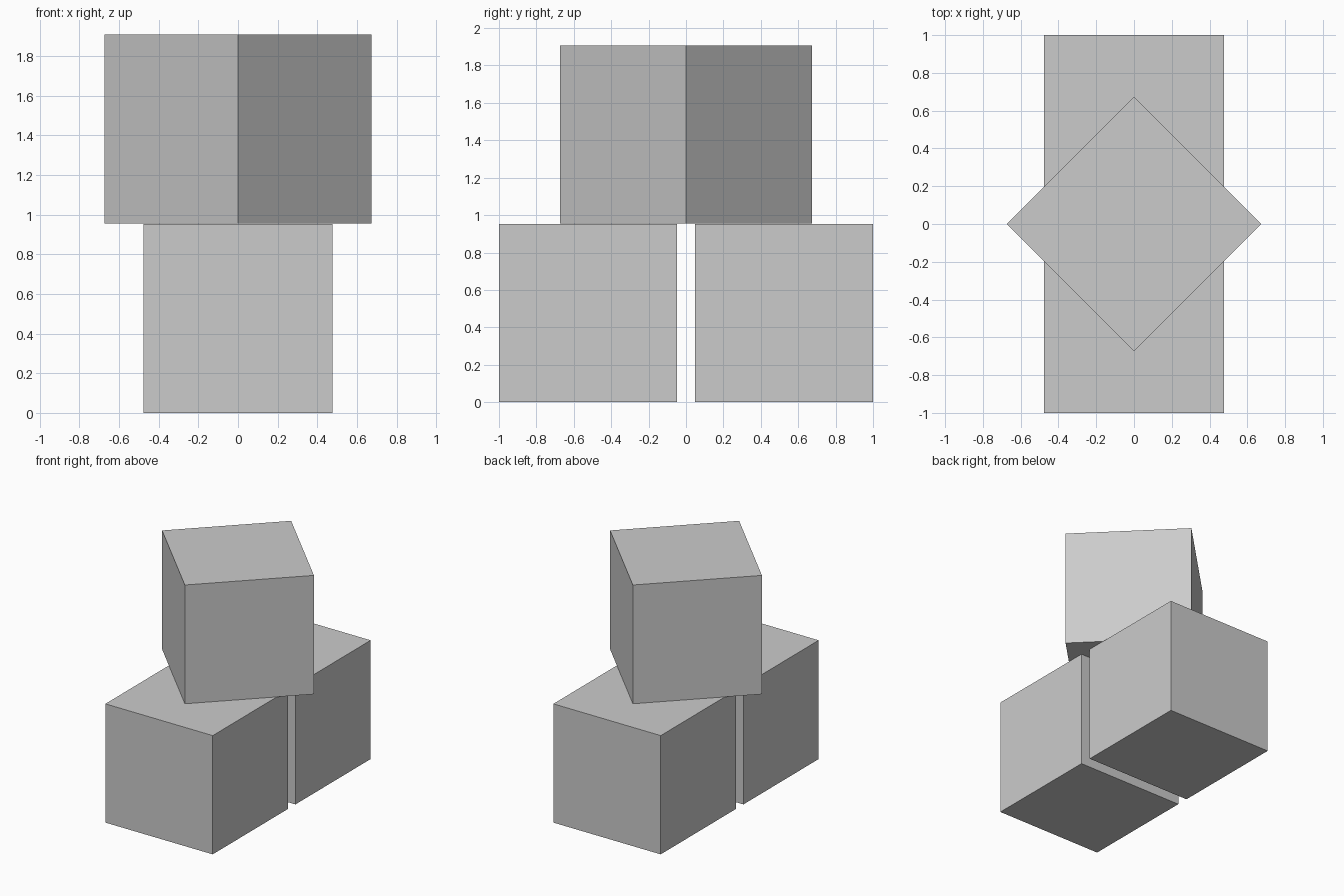
import bpy
import math

if "Cube" in bpy.data.objects:
    bpy.data.objects.remove(bpy.data.objects["Cube"], do_unlink=True)

SIDE = 0.952   # edge of every block
GAP = 0.003    # hairline seam under the top block

# One plain grey for everything
grey = bpy.data.materials.new("light_grey")
grey.use_nodes = True
color = (0.6, 0.6, 0.6, 1)
grey.diffuse_color = color
grey.node_tree.nodes["Principled BSDF"].inputs["Base Color"].default_value = color


def block(name, y, base, turn=0):
    bpy.ops.mesh.primitive_cube_add(size=SIDE, location=(0, y, base + SIDE / 2),
                                    rotation=(0, 0, math.radians(turn)))
    obj = bpy.context.object
    obj.name = name
    obj.data.materials.append(grey)


# Two blocks side by side, with a narrow slot between them
offset = 1 - SIDE / 2
block("front_block", -offset, 0)
block("back_block", offset, 0)

# Third block turned on top, bridging the slot
block("top_block", 0, SIDE + GAP, 45)
